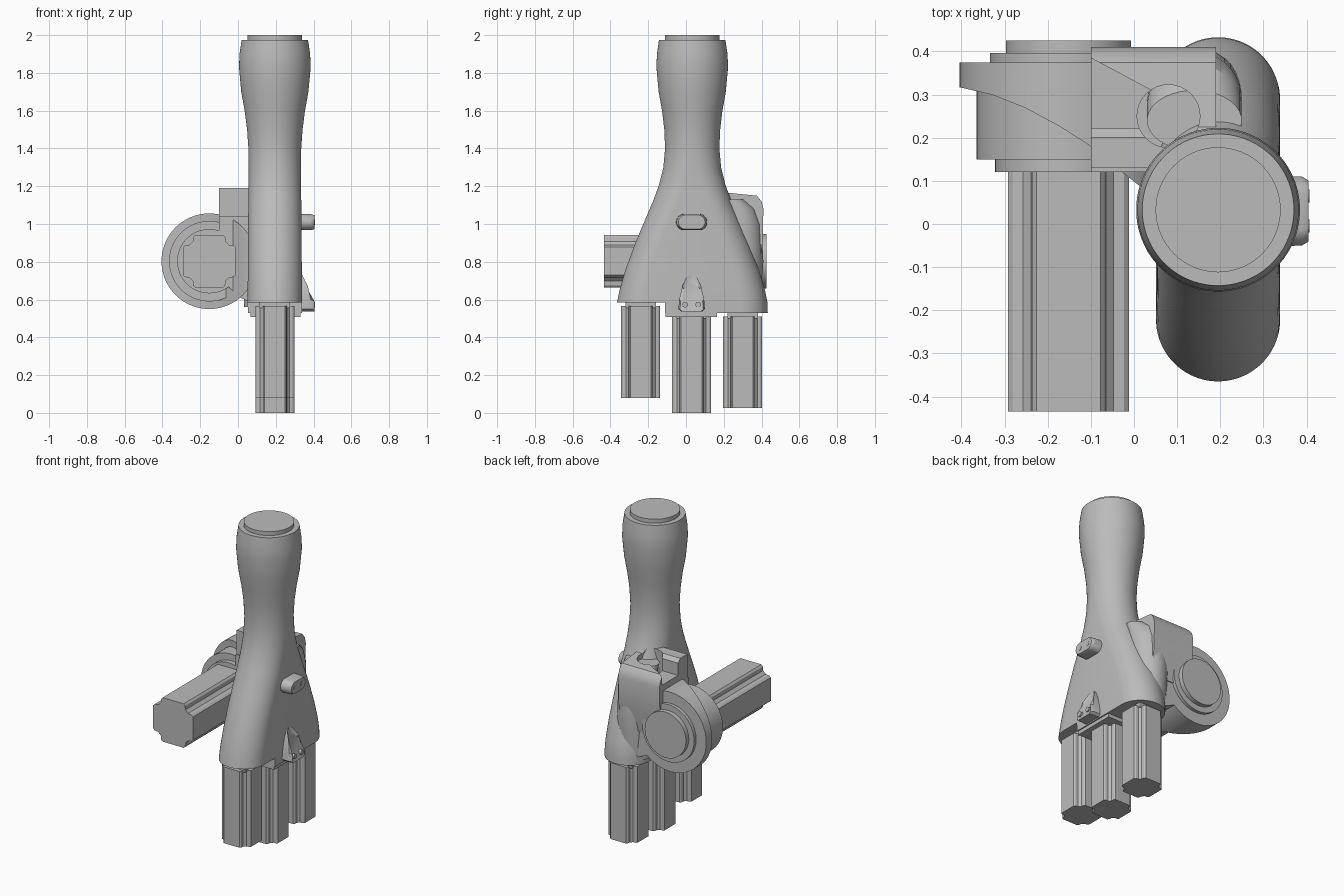
import bpy, bmesh, math
from mathutils import Vector

cube = bpy.data.objects.get("Cube")
if cube:
    bpy.data.objects.remove(cube, do_unlink=True)

grey = bpy.data.materials.new("plain grey")
grey.use_nodes = True
COL = (0.5, 0.5, 0.5, 1)
grey.diffuse_color = COL
grey.node_tree.nodes["Principled BSDF"].inputs["Base Color"].default_value = COL


def loft(name, rings):
    """Skin a list of equal-length closed rings and cap both ends."""
    bm = bmesh.new()
    loops = [[bm.verts.new(p) for p in ring] for ring in rings]
    n = len(loops[0])
    for a, b in zip(loops, loops[1:]):
        for i in range(n):
            j = (i + 1) % n
            bm.faces.new((a[i], a[j], b[j], b[i]))
    bm.faces.new(loops[0])
    bm.faces.new(loops[-1])
    bmesh.ops.recalc_face_normals(bm, faces=bm.faces)
    mesh = bpy.data.meshes.new(name)
    bm.to_mesh(mesh)
    bm.free()
    mesh.materials.append(grey)
    ob = bpy.data.objects.new(name, mesh)
    bpy.context.collection.objects.link(ob)
    return ob


def place(u, v, w, axis):
    """Put a profile point (u, v) at distance w along the axis."""
    return {"x": (w, u, v), "y": (u, w, v), "z": (u, v, w)}[axis]


def prism(name, pts, axis, lo, hi):
    return loft(name, [[place(u, v, w, axis) for u, v in pts] for w in (lo, hi)])


def circle(cu, cv, r, n=64):
    return [(cu + r * math.cos(2 * math.pi * i / n),
             cv + r * math.sin(2 * math.pi * i / n)) for i in range(n)]


def capsule(cu, cv, core, ru, rv=None, n=64):
    """Rounded slot stretched along v by the core length."""
    rv = rv or ru
    out = []
    for i in range(n):
        a = 2 * math.pi * (i + 0.5) / n
        s = math.sin(a)
        out.append((cu + ru * math.cos(a), cv + rv * s + math.copysign(core, s)))
    return out


def turned(name, steps, cu, cv, axis):
    """Round part from (distance, radius) steps."""
    return loft(name, [[place(u, v, w, axis) for u, v in circle(cu, cv, r)]
                       for w, r in steps])


def boolean(ob, cutter, op):
    mod = ob.modifiers.new(op, "BOOLEAN")
    mod.operation, mod.object, mod.solver = op, cutter, "EXACT"
    select(ob)
    bpy.ops.object.modifier_apply(modifier=mod.name)
    bpy.data.objects.remove(cutter, do_unlink=True)


def select(ob):
    bpy.ops.object.select_all(action="DESELECT")
    ob.select_set(True)
    bpy.context.view_layer.objects.active = ob


def smooth(ob):
    select(ob)
    bpy.ops.object.shade_smooth_by_angle(angle=math.radians(28))


def box(name, x0, x1, y0, y1, z0, z1):
    return prism(name, [(x0, y0), (x1, y0), (x1, y1), (x0, y1)], "z", z0, z1)


def grooved(cu, cv, h):
    """Square profile with a notch along each corner."""
    corner = [(1, .53), (.92, .6), (.75, .62), (.62, .75), (.6, .92), (.53, 1)]
    pts = []
    for k in range(4):
        c, s = round(math.cos(k * math.pi / 2)), round(math.sin(k * math.pi / 2))
        pts += [(cu + h * (u * c - v * s), cv + h * (u * s + v * c)) for u, v in corner]
    return pts


CX, CY = 0.195, 0.033      # axis of the hand

# Palm and wrist: slot-shaped sections of (height, half depth, half width)
sections = [(.53, .4, .143), (.585, .398, .144), (.65, .385, .144), (.76, .353, .143),
            (.89, .305, .142), (.97, .272, .142), (1.05, .238, .141), (1.13, .204, .14),
            (1.21, .175, .139), (1.3, .153, .139), (1.4, .144, .14), (1.5, .148, .147),
            (1.6, .16, .16), (1.7, .178, .178), (1.83, .19, .19), (1.9, .187, .187),
            (1.975, .176, .176)]
palm = loft("palm_and_wrist",
            [[(u, v, z) for u, v in capsule(CX, CY, max(0, d - w), w, min(d, w))]
             for z, d, w in sections])
boolean(palm, box("step_cutter", -.2, .6, -.6, -.11, .4, .585), "DIFFERENCE")
smooth(palm)
smooth(turned("wrist_cap", [(1.96, .145), (2, .145)], CX, CY, "z"))

# Fingers with their collars
for name, y, bottom, top in (("front", -.24, .08, .565), ("middle", .029, 0, .51),
                             ("rear", .3, .025, .51)):
    prism(name + "_finger", grooved(CX, y, .103), "z", bottom, top)
    box(name + "_finger_collar", CX - .08, CX + .08, y - .08, y + .08, top - .01, top + .06)
box("middle_socket_plate", .065, .33, -.108, .165, .507, .54)

# Thumb and its stepped round joint
TX, TZ = -.152, .803
prism("thumb", grooved(TX, TZ, .14), "y", -.435, .13)
for name, steps in (("thumb_ring", [(.12, .17), (.16, .17)]),
                    ("thumb_drum", [(.15, .213), (.36, .213)]),
                    ("thumb_back_ring", [(.36, .182), (.396, .182)]),
                    ("thumb_back_cap", [(.38, .145), (.425, .145)])):
    smooth(turned(name, steps, TX, TZ, "y"))

# Joint housing: round shell with a curved sweep on its front edge
sweep = [(-.45, .322), (-.4, .316), (-.33, .3), (-.25, .268), (-.17, .225),
         (-.1, .18), (-.04, .13), (.03, .075), (.12, .02), (.12, .375), (-.45, .375)]
housing = turned("thumb_housing", [(-.1, .253), (.5, .253)], TX, TZ, "y")
boolean(housing, prism("sweep_shape", sweep, "z", .4, 1.2), "INTERSECT")
smooth(housing)

# Web joining the housing to the palm
web = prism("thumb_web", [(-.1, .72), (.0, .615), (.08, .58), (.2, .56), (.2, 1.0),
                          (.1, 1.04), (-.1, 1.04)], "y", .12, .375)
smooth(web)

# Knuckle block above the joint, with a round notch and a lower middle
knuckle = prism("thumb_knuckle", [(.13, .95), (.13, 1.19), (.2, 1.19), (.225, 1.165),
                                  (.375, 1.15), (.4, 1.12), (.41, 1.08), (.405, .9),
                                  (.38, .75), (.25, .75)], "x", -.1, .19)
boolean(knuckle, prism("notch_cutter", circle(.08, .25, .073, 32), "z", 1.05, 1.4),
        "DIFFERENCE")
wedge = [(-.2, .222), (.08, .222), (.04, .31), (-.1, .385), (-.2, .44)]
boolean(knuckle, prism("wedge_cutter", wedge, "z", 1.09, 1.4), "DIFFERENCE")
smooth(knuckle)
# Rounded shoulder between the knuckle and the palm
shoulder = loft("thumb_shoulder",
                [[(u, v, z) for u, v in capsule(.14, y, 0, .11, r, 32)]
                 for z, y, r in ((.56, .27, .12), (.8, .3, .11), (1, .29, .11),
                                 (1.08, .27, .1), (1.13, .24, .07))])
smooth(shoulder)

# Upper stud on the outer side
stud = loft("upper_stud", [[(x, y, z) for z, y in capsule(1.01, CY - .003, .04 * k, .044 * k, n=32)]
                           for x, k in ((.3, 1), (.39, .95), (.405, .84))])
smooth(stud)

# Lower bullet-shaped stud leaning back towards its tip
half = [(.0, .735), (.03, .715), (.05, .67), (.066, .6), (.07, .55), (.055, .537)]
outline = half + [(-y, z) for y, z in reversed(half[1:])]
lower = loft("lower_stud", [[(x - max(0, z - top) * slope, .03 + y * k, .535 + (z - .535) * k)
                             for y, z in outline]
                            for x, k, top, slope in ((.3, 1, 1, 0), (.385, 1, .64, .5),
                                                     (.404, .88, .6, .5))])
smooth(lower)

# Screw heads on both studs
for level, z, spread in (("upper", 1.01, .035), ("lower", .573, .035)):
    for side in (-1, 1):
        y = .03 + side * spread
        smooth(turned(f"{level}_screw_{'front' if side < 0 else 'rear'}",
                      [(.39, .015), (.407, .015)], y, z, "x"))
